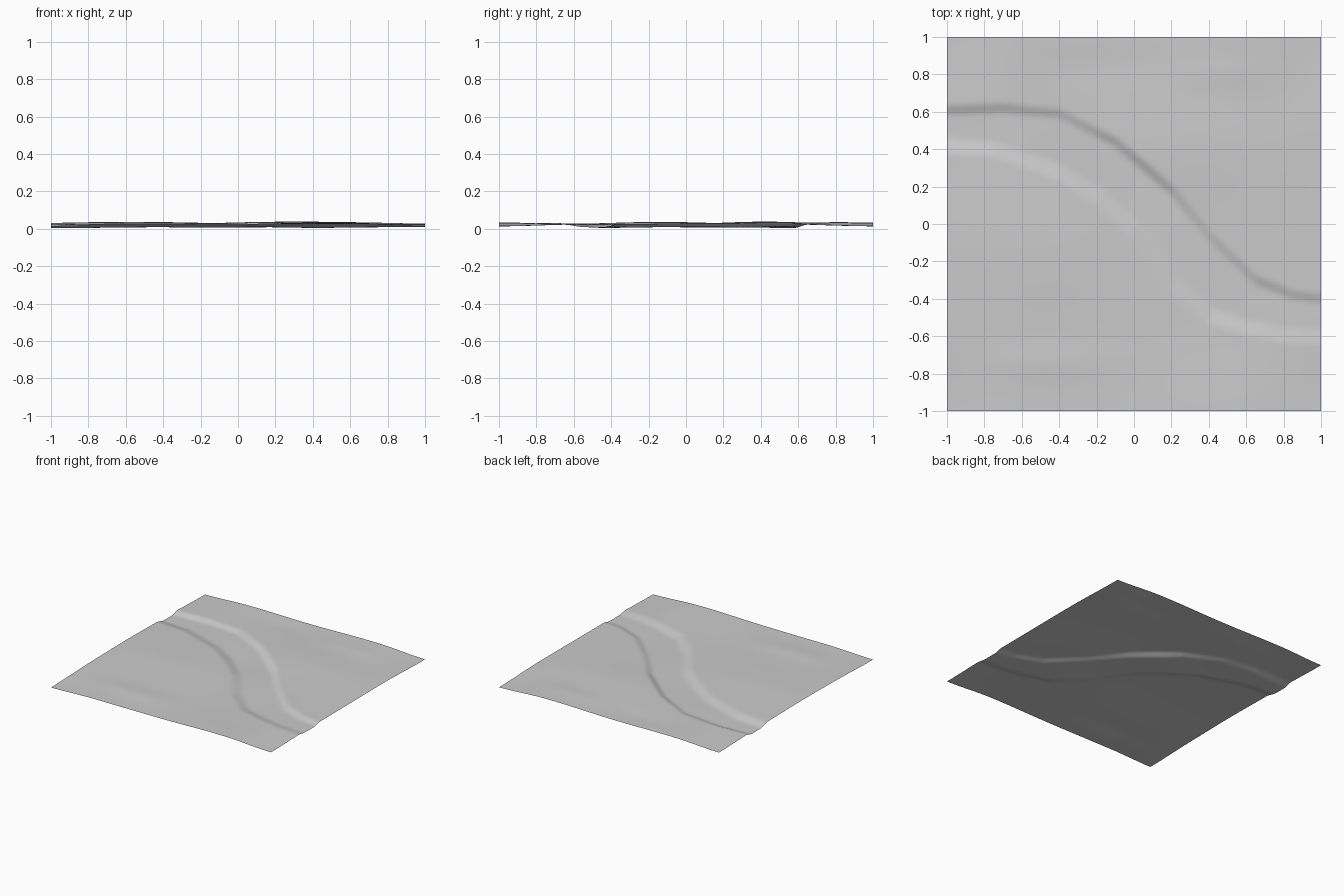
import bpy, bmesh, math

cube = bpy.data.objects.get("Cube")
if cube:
    bpy.data.objects.remove(cube, do_unlink=True)

# Bank lines of the winding river bed, as (x, y)
NORTH = [(-1, .61), (-.7, .62), (-.4, .59), (-.1, .44), (.2, .18),
         (.4, -.06), (.65, -.3), (.85, -.38), (1, -.4)]
SOUTH = [(-1, .4), (-.75, .38), (-.4, .26), (-.2, .13), (0, -.05),
         (.2, -.33), (.4, -.51), (.6, -.57), (.8, -.61), (1, -.62)]

# Soft hills and hollows: x, y, height, radius in x, radius in y
HILLS = [(.3, .42, .014, .5, .3), (-.5, -.15, .012, .45, .35),
         (.5, 1, .01, .35, .25), (.5, -1, .01, .35, .25),
         (-.5, 1, .005, .3, .25), (-.45, -.74, .007, .3, .1),
         (.5, .8, .004, .25, .08), (-.2, .85, -.004, .3, .1),
         (.75, .1, .004, .25, .4), (-.9, .0, .004, .3, .35)]


def along(points, x):
    """Height of a line through the points, and its slope."""
    for (xa, ya), (xb, yb) in zip(points, points[1:]):
        if x <= xb + 1e-6:
            slope = (yb - ya) / (xb - xa)
            return ya + slope * (x - xa), slope
    return points[-1][1], 0


def smoothstep(low, high, value):
    t = min(1, max(0, (value - low) / (high - low)))
    return t * t * (3 - 2 * t)


def ground(x, y):
    z = .028
    for hx, hy, height, rx, ry in HILLS:
        z += height * math.exp(-((x - hx) / rx) ** 2 - ((y - hy) / ry) ** 2)
    # Ground falls off gently at the corners
    z -= .011 * smoothstep(.6, 1, abs(x)) * smoothstep(.5, 1, abs(y))
    return z


def surface(x, y):
    north, ns = along(NORTH, x)
    south, ss = along(SOUTH, x)
    inside_n = (north - y) / math.hypot(1, ns)
    inside_s = (y - south) / math.hypot(1, ss)
    bed = smoothstep(-.035, .035, inside_n) * smoothstep(-.035, .07, inside_s)
    floor = .011 + .003 * math.sin(5 * x) * math.cos(6 * y)
    return ground(x, y) * (1 - bed) + floor * bed


# Terrain sheet
bm = bmesh.new()
bmesh.ops.create_grid(bm, x_segments=120, y_segments=120, size=1)
for v in bm.verts:
    v.co.z = surface(v.co.x, v.co.y)
lowest = min(v.co.z for v in bm.verts)
for v in bm.verts:
    v.co.z -= lowest
    v.co.z += .004
for f in bm.faces:
    f.smooth = True
mesh = bpy.data.meshes.new("terrain_with_river_bed")
bm.to_mesh(mesh)
bm.free()
terrain = bpy.data.objects.new("terrain_with_river_bed", mesh)
bpy.context.collection.objects.link(terrain)

# Plain grey ground colour
grey = bpy.data.materials.new("plain_grey")
grey.use_nodes = True
colour = (.6, .6, .6, 1)
grey.diffuse_color = colour
grey.node_tree.nodes["Principled BSDF"].inputs["Base Color"].default_value = colour
mesh.materials.append(grey)
